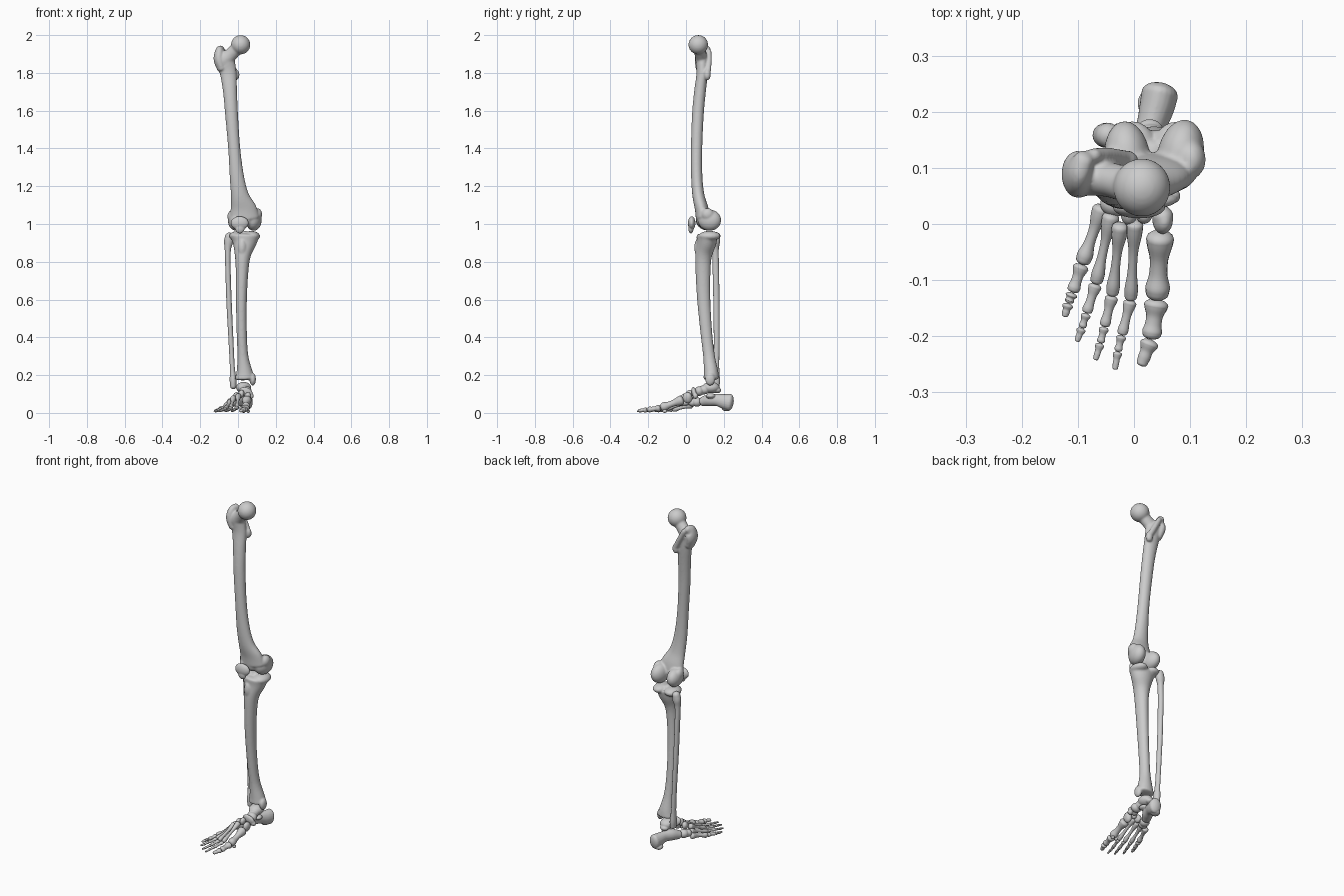
import bpy, bmesh, math
from mathutils import Vector, Matrix, Euler

X, Y = Vector((1, 0, 0)), Vector((0, 1, 0))


def loft(bm, pts, ref=X, seg=20, sub=5, dome=0.5):
    """Closed tube through (x, y, z, radius along ref, other radius) with rounded ends."""
    p = [Vector(q) for q in pts]
    p = [2 * p[0] - p[1]] + p + [2 * p[-1] - p[-2]]
    path = []
    for i in range(1, len(p) - 2):
        a, b, c, d = p[i - 1:i + 3]
        for k in range(sub):
            t = k / sub
            path.append(0.5 * (2 * b + (c - a) * t + (2 * a - 5 * b + 4 * c - d) * t * t
                               + (3 * b - a - 3 * c + d) * t ** 3))
    path.append(p[-2])
    secs = []
    for i, s in enumerate(path):
        tan = (Vector(path[min(i + 1, len(path) - 1)][:3]) - Vector(path[max(i - 1, 0)][:3])).normalized()
        secs.append((Vector(s[:3]), tan, s[3], s[4]))

    def cap(sec, sign):
        c, t, r1, r2 = sec
        return [(c + t * sign * min(r1, r2) * dome * math.sin(a), t, r1 * math.cos(a), r2 * math.cos(a))
                for a in (0.4, 0.8, 1.2, 1.48)]
    secs = cap(secs[0], -1)[::-1] + secs + cap(secs[-1], 1)
    rings = []
    for c, t, r1, r2 in secs:
        u = (ref - t * ref.dot(t)).normalized()
        v = t.cross(u)
        rings.append([bm.verts.new(c + u * r1 * math.cos(2 * math.pi * j / seg)
                                   + v * r2 * math.sin(2 * math.pi * j / seg)) for j in range(seg)])
    for r, q in zip(rings, rings[1:]):
        for j in range(seg):
            bm.faces.new((r[j], r[(j + 1) % seg], q[(j + 1) % seg], q[j]))
    bm.faces.new(rings[0])
    bm.faces.new(rings[-1])


def ball(bm, c, r, rot=(0, 0, 0)):
    m = Matrix.LocRotScale(Vector(c), Euler([math.radians(a) for a in rot]), Vector(r))
    bmesh.ops.create_uvsphere(bm, u_segments=28, v_segments=18, radius=1, matrix=m)


def finish(name, bm, voxel=0.0, smooth=6):
    bmesh.ops.recalc_face_normals(bm, faces=bm.faces)
    me = bpy.data.meshes.new(name)
    bm.to_mesh(me)
    bm.free()
    for f in me.polygons:
        f.use_smooth = True
    ob = bpy.data.objects.new(name, me)
    bpy.context.collection.objects.link(ob)
    if voxel:
        m = ob.modifiers.new("fuse", 'REMESH')
        m.mode, m.voxel_size, m.use_smooth_shade = 'VOXEL', voxel, True
        s = ob.modifiers.new("soften", 'SMOOTH')
        s.factor, s.iterations = 0.5, smooth


def blob_bone(name, balls, voxel=0.003, smooth=5):
    bm = bmesh.new()
    for b in balls:
        ball(bm, *b)
    finish(name, bm, voxel, smooth)


# Thigh bone: shaft, neck, head, trochanters, condyles
bm = bmesh.new()
loft(bm, [(-.068, .085, 1.87, .050, .034), (-.052, .086, 1.80, .044, .030), (-.042, .074, 1.70, .037, .031),
          (-.034, .063, 1.58, .034, .031), (-.020, .056, 1.40, .032, .030), (-.006, .057, 1.25, .038, .030),
          (.010, .066, 1.15, .048, .032), (.028, .083, 1.08, .070, .036), (.035, .09, 1.03, .078, .038)], seg=28)
loft(bm, [(-.075, .086, 1.865, .036, .046), (-.04, .078, 1.895, .031, .036), (.0, .068, 1.935, .034, .034)], ref=Y)
ball(bm, (.014, .065, 1.949), (.051, .052, .051))
loft(bm, [(-.085, .085, 1.82, .025, .034), (-.100, .088, 1.87, .029, .042), (-.098, .095, 1.91, .024, .036),
          (-.088, .118, 1.93, .017, .018)])
loft(bm, [(-.075, .122, 1.915, .015, .013), (-.045, .122, 1.86, .015, .014), (-.014, .115, 1.80, .016, .016)])
ball(bm, (-.012, .112, 1.79), (.02, .019, .03))
ball(bm, (.083, .125, 1.020), (.041, .062, .056), (0, 0, -12))
ball(bm, (-.012, .118, 1.018), (.041, .066, .053), (0, 0, 6))
ball(bm, (.102, .115, 1.050), (.026, .034, .034))
ball(bm, (-.034, .112, 1.040), (.022, .032, .032))
ball(bm, (.030, .088, 1.020), (.05, .034, .036))
finish("thigh_bone", bm, 0.005, 6)

# Kneecap
blob_bone("kneecap", [((.009, .030, 1.005), (.047, .020, .036)), ((.010, .026, .978), (.025, .014, .028))])

# Shin bone: shaft, plateau, front tuberosity, inner ankle knob
bm = bmesh.new()
loft(bm, [(.036, .112, .935, .078, .056), (.034, .108, .90, .064, .052), (.026, .094, .84, .044, .045),
          (.022, .090, .76, .034, .040), (.018, .094, .60, .029, .035), (.020, .108, .42, .027, .031),
          (.026, .122, .30, .029, .031), (.034, .132, .22, .042, .038), (.036, .134, .183, .052, .041)],
     seg=28, dome=0.25)
ball(bm, (.074, .125, .937), (.043, .058, .026), (0, 4, 0))
ball(bm, (-.003, .130, .937), (.044, .054, .025))
ball(bm, (.034, .122, .953), (.018, .025, .012))
ball(bm, (.022, .062, .875), (.022, .018, .045))
ball(bm, (.078, .128, .178), (.017, .026, .034))
finish("shin_bone", bm, 0.005, 5)

# Calf bone
bm = bmesh.new()
loft(bm, [(-.046, .158, .935, .022, .022), (-.050, .158, .905, .024, .022), (-.054, .156, .86, .016, .017),
          (-.053, .158, .76, .014, .017), (-.047, .161, .58, .014, .016), (-.037, .162, .38, .013, .015),
          (-.030, .160, .24, .013, .016), (-.026, .157, .175, .018, .023), (-.025, .156, .14, .016, .021)], dome=0.9)
finish("calf_bone", bm)

# Heel bone
bm = bmesh.new()
loft(bm, [(.046, .232, .056, .033, .044), (.040, .205, .060, .031, .040), (.027, .165, .068, .026, .032),
          (.008, .125, .068, .029, .032), (-.012, .088, .060, .025, .025)], dome=0.6)
ball(bm, (.040, .130, .090), (.026, .026, .014))
ball(bm, (.030, .215, .025), (.024, .026, .016))
finish("heel_bone", bm, 0.003, 5)

# Ankle and midfoot bones
blob_bone("ankle_bone", [((.030, .132, .134), (.040, .046, .030)), ((.036, .095, .122), (.027, .034, .024)),
                         ((.043, .070, .115), (.030, .024, .026)), ((.028, .165, .120), (.025, .022, .016))])
blob_bone("boat_bone", [((.042, .043, .108), (.038, .014, .027), (12, 25, 6)), ((.068, .050, .090), (.015, .014, .016))])
blob_bone("cuboid_bone", [((-.026, .058, .058), (.027, .027, .025), (0, 15, -12)),
                          ((-.035, .035, .056), (.026, .022, .022), (0, 15, -12))])
for name, x, y, z, rx, ry, rz in (("inner_wedge", .051, .008, .080, .018, .026, .030),
                                  ("middle_wedge", .018, .018, .100, .015, .018, .021),
                                  ("outer_wedge", -.009, .020, .088, .015, .023, .022)):
    blob_bone(name, [((x, y, z), (rx, ry, rz), (12, 10, 0)),
                     ((x, y + .006, z + .004), (rx * 1.05, ry * .7, rz * .85), (12, 10, 0))])


def toe_bone(name, a, b, rb, rs, rh, flat=1.0):
    """Slim bone with flared base, narrow shaft and rounded head."""
    a, b = Vector(a), Vector(b)
    d = (b - a).normalized()
    a, b = a + d * rb * .45, b - d * rh * .55
    bm = bmesh.new()
    prof = ((0, rb), (.14, rb * .9), (.38, rs), (.66, rs), (.88, rh * .95), (1, rh * .9))
    loft(bm, [(*(a.lerp(b, t)), r, min(r * flat, b.z if t > .9 else 1)) for t, r in prof],
         seg=16, sub=4, dome=0.6)
    finish(name, bm)


# Toe rays: joints from midfoot to tip, then base, shaft and head radii
rays = [
    ([(.047, -.016, .070), (.041, -.135, .026), (.030, -.207, .016), (.012, -.254, .011)], .025, .0165, .023),
    ([(.002, .004, .092), (-.006, -.136, .027), (-.022, -.199, .016), (-.029, -.228, .012), (-.034, -.260, .009)], .015, .0085, .0125),
    ([(-.024, .000, .080), (-.039, -.128, .024), (-.053, -.184, .015), (-.060, -.213, .012), (-.069, -.243, .009)], .015, .0085, .0125),
    ([(-.040, .018, .060), (-.068, -.107, .021), (-.085, -.160, .015), (-.093, -.186, .011), (-.102, -.210, .009)], .0155, .0085, .0125),
    ([(-.056, .032, .042), (-.093, -.072, .018), (-.110, -.123, .013), (-.117, -.142, .011), (-.124, -.166, .008)], .0165, .010, .015),
]
for i, (j, rb, rs, rh) in enumerate(rays, 1):
    toe_bone(f"metatarsal_{i}", j[0], j[1], rb, rs, rh, 1.05)
    for k in range(1, len(j) - 1):
        s = rh * (.95, .72, .66)[k - 1]
        last = k == len(j) - 2
        toe_bone(f"toe_{i}_bone_{k}", j[k], j[k + 1], s, s * .68, s * (.66 if last else .85), .85)

# Two small pebble bones under the big toe ball
for i, x in enumerate((.030, .054), 1):
    bm = bmesh.new()
    ball(bm, (x, -.112, .009), (.009, .012, .009))
    finish(f"pebble_bone_{i}", bm)
